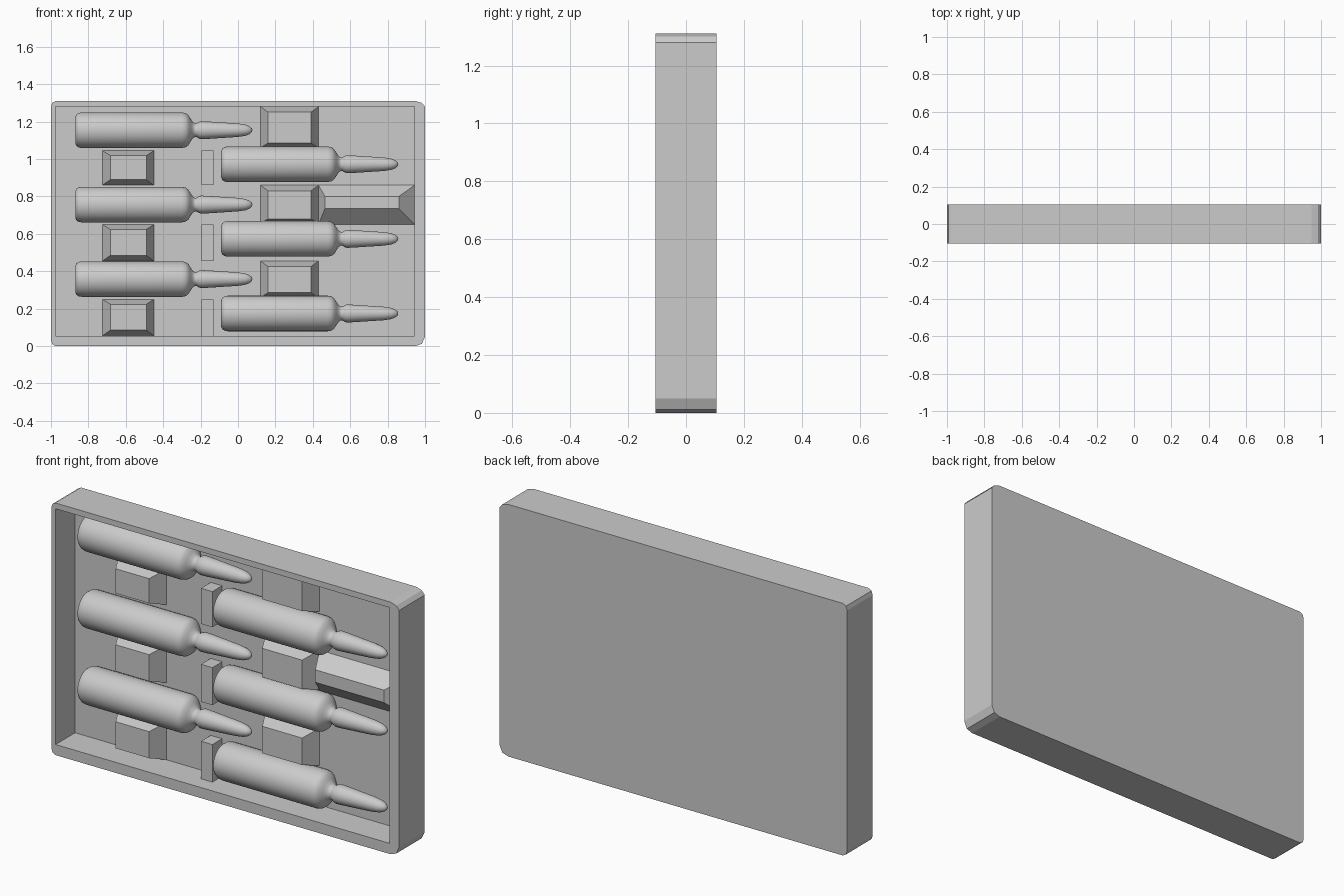
import bpy, bmesh, math
from mathutils import Vector

cube = bpy.data.objects.get("Cube")
if cube:
    bpy.data.objects.remove(cube, do_unlink=True)

grey = bpy.data.materials.new("plain grey")
grey.use_nodes = True
grey.diffuse_color = (0.6, 0.6, 0.6, 1)
grey.node_tree.nodes["Principled BSDF"].inputs["Base Color"].default_value = grey.diffuse_color

FRONT, BACK = -0.105, 0.105
FLOOR, RAISED = 0.055, -0.03


def make_object(name, bm):
    bmesh.ops.recalc_face_normals(bm, faces=bm.faces)
    mesh = bpy.data.meshes.new(name)
    bm.to_mesh(mesh)
    bm.free()
    mesh.materials.append(grey)
    obj = bpy.data.objects.new(name, mesh)
    bpy.context.collection.objects.link(obj)
    return obj


def loft(name, near, far, y_near, y_far):
    """Solid between two outlines in the xz plane with equal point counts."""
    bm = bmesh.new()
    a = [bm.verts.new((x, y_near, z)) for x, z in near]
    b = [bm.verts.new((x, y_far, z)) for x, z in far]
    bm.faces.new(a)
    bm.faces.new(b)
    for i in range(len(a)):
        j = (i + 1) % len(a)
        bm.faces.new((a[i], a[j], b[j], b[i]))
    return make_object(name, bm)


def rect(x0, x1, z0, z1):
    return [(x0, z0), (x1, z0), (x1, z1), (x0, z1)]


# Tray with clipped corners and a recess cut from the front
outline = [(-0.975, 0), (0.95, 0), (0.983, 0.012), (1, 0.05),
           (1, 1.28), (0.983, 1.3), (0.95, 1.31), (-0.975, 1.31),
           (-0.993, 1.3), (-1, 1.28), (-1, 0.03), (-0.993, 0.01)]
tray = loft("tray", outline, outline, FRONT, BACK)
recess = rect(-0.975, 0.945, 0.055, 1.28)
cutter = loft("recess_cutter", recess, recess, FRONT - 0.1, FLOOR)
cutter.hide_render = True
cut = tray.modifiers.new("recess", 'BOOLEAN')
cut.operation = 'DIFFERENCE'
cut.solver = 'EXACT'
cut.object = cutter
bpy.context.view_layer.objects.active = tray
bpy.ops.object.modifier_apply(modifier=cut.name)
bpy.data.objects.remove(cutter, do_unlink=True)

# Tapered support blocks and small end stops between the ampoules
for i, (z0, z1) in enumerate([(0.055, 0.25), (0.455, 0.65), (0.86, 1.045)]):
    loft(f"left_block_{i + 1}", rect(-0.682, -0.49, z0 + 0.03, z1 - 0.027),
         rect(-0.725, -0.45, z0, z1), RAISED, FLOOR)
    stop = rect(-0.195, -0.13, z0, z1)
    loft(f"end_stop_{i + 1}", stop, stop, -0.025, FLOOR)

for i, (z0, z1) in enumerate([(0.26, 0.455), (0.655, 0.86), (1.06, 1.28)]):
    loft(f"right_block_{i + 1}", rect(0.16, 0.39, z0 + 0.025, z1 - 0.03),
         rect(0.12, 0.43, z0, z1), RAISED, FLOOR)

# Sloped ridge at the right wall
loft("side_ridge", rect(0.465, 0.86, 0.735, 0.8),
     rect(0.43, 0.945, 0.65, 0.86), RAISED, FLOOR)

# Ampoules turned from one profile of (length, radius)
profile = [(0, 0), (0, 0.07), (0.006, 0.084), (0.018, 0.092), (0.035, 0.095),
           (0.57, 0.095), (0.59, 0.091), (0.604, 0.081), (0.616, 0.062),
           (0.628, 0.044), (0.64, 0.036), (0.65, 0.037), (0.66, 0.044),
           (0.672, 0.048), (0.7, 0.047), (0.87, 0.036), (0.91, 0.03),
           (0.932, 0.021), (0.944, 0.01), (0.947, 0)]


def ampoule(name, x, z):
    bm = bmesh.new()
    verts = [bm.verts.new((p, 0, r)) for p, r in profile]
    edges = [bm.edges.new(pair) for pair in zip(verts, verts[1:])]
    bmesh.ops.spin(bm, geom=verts + edges, cent=(0, 0, 0), axis=(1, 0, 0),
                   angle=math.tau, steps=40, use_duplicate=False)
    bmesh.ops.remove_doubles(bm, verts=bm.verts, dist=0.0002)
    for face in bm.faces:
        face.smooth = True
    obj = make_object(name, bm)
    obj.location = Vector((x, 0, z))


for i in range(3):
    ampoule(f"left_ampoule_{i + 1}", -0.87, 0.358 + i * 0.398)
    ampoule(f"right_ampoule_{i + 1}", -0.09, 0.174 + i * 0.399)
